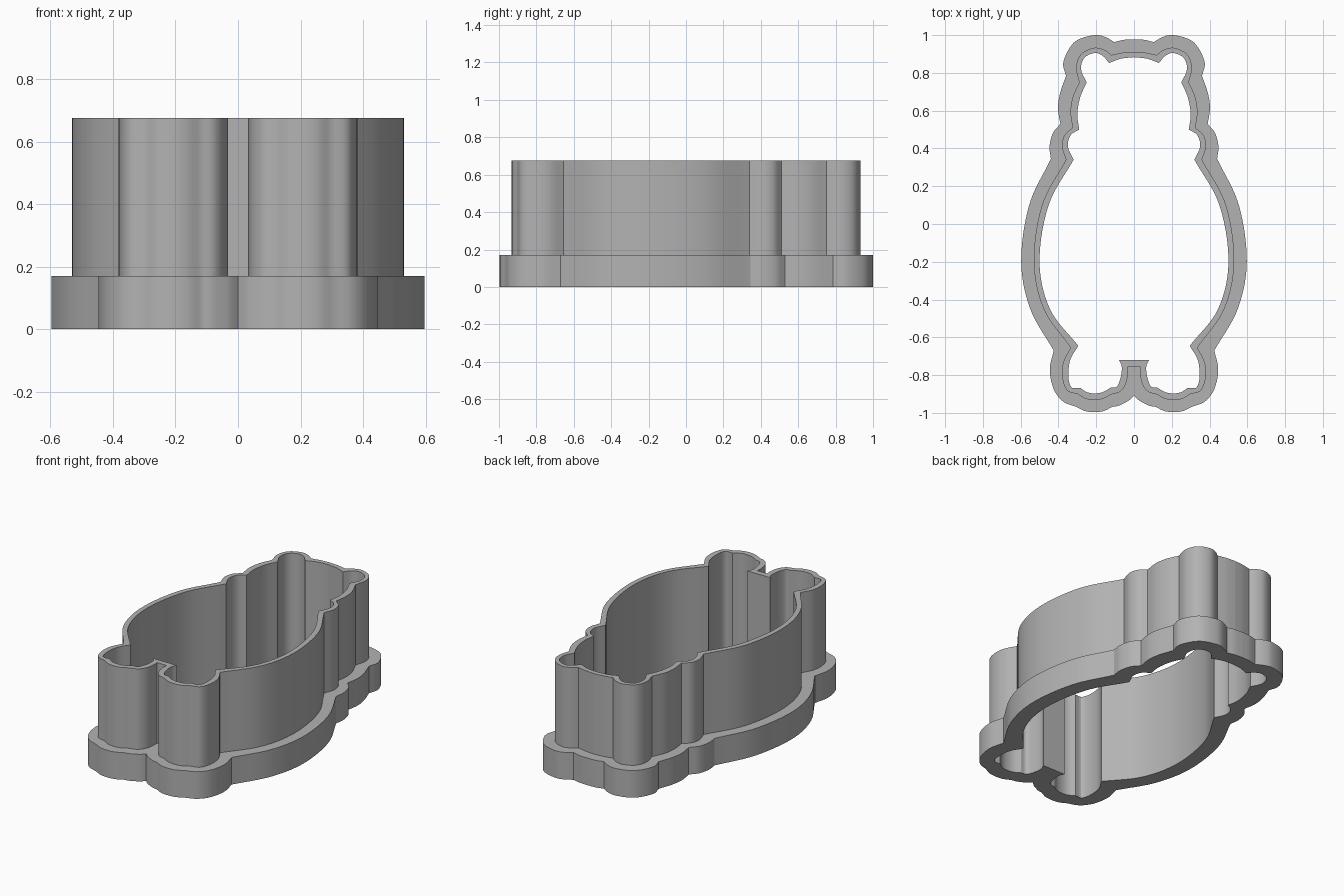
import bpy
import bmesh
from mathutils import Vector

BASE_TOP = 0.17
WALL_TOP = 0.675
STEPS = 18

# Half outlines from the top centre to the bottom centre, one row per lobe:
# crown, ear, head, arm, body, foot, toe, inner foot, notch.
# Each lobe begins where the previous one ends.
inner_lobes = [
    [(0, .883), (.07, .875), (.132, .852)],
    [(.165, .89), (.21, .905), (.265, .878), (.28, .815), (.25, .75)],
    [(.285, .67), (.3, .58), (.29, .5)],
    [(.335, .47), (.35, .41), (.32, .34)],
    [(.452, .1), (.5, -.2), (.445, -.45), (.295, -.645)],
    [(.338, -.72), (.347, -.81), (.33, -.865), (.285, -.867)],
    [(.25, -.89), (.21, -.897), (.165, -.89), (.125, -.867)],
    [(.09, -.86), (.07, -.81), (.065, -.755), (.08, -.72)],
    [(.04, -.72), (0, -.72)],
]
middle_lobes = [
    [(0, .912), (.06, .907), (.12, .895)],
    [(.155, .921), (.21, .933), (.28, .9), (.307, .83), (.29, .75)],
    [(.325, .67), (.336, .59), (.325, .51)],
    [(.368, .47), (.381, .41), (.36, .34)],
    [(.487, .1), (.53, -.2), (.478, -.45), (.335, -.655)],
    [(.374, -.73), (.38, -.81), (.355, -.88), (.295, -.902)],
    [(.255, -.925), (.21, -.932), (.165, -.925), (.12, -.902)],
    [(.075, -.888), (.045, -.85), (.033, -.8), (.033, -.755)],
    [(.016, -.755), (0, -.755)],
]
outer_lobes = [
    [(0, .978), (.055, .975), (.105, .963)],
    [(.15, .989), (.21, 1), (.315, .964), (.374, .86), (.36, .785)],
    [(.392, .69), (.402, .61), (.39, .53)],
    [(.43, .48), (.447, .41), (.44, .345)],
    [(.555, .1), (.597, -.2), (.549, -.45), (.425, -.67)],
    [(.446, -.77), (.425, -.875), (.375, -.94), (.305, -.968)],
    [(.26, -.99), (.21, -.996), (.16, -.99), (.115, -.968)],
    [(.085, -.963), (.055, -.95), (.025, -.933), (0, -.91)],
    [(0, -.91), (0, -.91)],
]


def sample_curve(knots, steps):
    """Evenly sample a smooth curve passing through the knots."""
    pts = [Vector(k) for k in knots]
    pts = [2 * pts[0] - pts[1]] + pts + [2 * pts[-1] - pts[-2]]
    spans = len(pts) - 3
    samples = []
    for step in range(steps):
        place = spans * step / steps
        span = int(place)
        t = place - span
        a, b, c, d = pts[span:span + 4]
        samples.append(b + t / 2 * ((c - a)
                       + t * (2 * a - 5 * b + 4 * c - d)
                       + t * t * (3 * b - a - 3 * c + d)))
    return samples


def outline(lobes):
    """Join the lobes and mirror them into a closed clockwise outline."""
    half = []
    start = []
    for index, lobe in enumerate(lobes):
        # the long body lobe gets twice the samples
        steps = STEPS * 2 if index == 4 else STEPS
        half += sample_curve(start + lobe, steps)
        start = [lobe[-1]]
    half.append(Vector(lobes[-1][-1]))
    mirrored = [Vector((-p.x, p.y)) for p in reversed(half[1:-1])]
    return half + mirrored


def loft(name, rows, material):
    """Skin a strip of faces through outlines at given heights."""
    bm = bmesh.new()
    rings = [[bm.verts.new((p.x, p.y, z)) for p in shape] for shape, z in rows]
    for lower, upper in zip(rings, rings[1:]):
        for i in range(len(lower)):
            j = (i + 1) % len(lower)
            bm.faces.new((lower[i], upper[i], upper[j], lower[j]))
    bmesh.ops.remove_doubles(bm, verts=bm.verts[:], dist=0.0001)
    mesh = bpy.data.meshes.new(name)
    bm.to_mesh(mesh)
    bm.free()
    mesh.materials.append(material)
    obj = bpy.data.objects.new(name, mesh)
    bpy.context.collection.objects.link(obj)
    bpy.ops.object.select_all(action='DESELECT')
    obj.select_set(True)
    bpy.context.view_layer.objects.active = obj
    bpy.ops.object.shade_smooth_by_angle(angle=0.45)
    return obj


default_cube = bpy.data.objects.get("Cube")
if default_cube:
    bpy.data.objects.remove(default_cube, do_unlink=True)

# Plain grey plastic
grey = bpy.data.materials.new("grey_plastic")
grey.use_nodes = True
colour = (0.45, 0.45, 0.45, 1)
grey.diffuse_color = colour
grey.node_tree.nodes["Principled BSDF"].inputs["Base Color"].default_value = colour

inner = outline(inner_lobes)
middle = outline(middle_lobes)
outer = outline(outer_lobes)

# Wide grip flange around the foot of the wall
loft("grip_flange", [(middle, 0), (outer, 0), (outer, BASE_TOP),
                     (middle, BASE_TOP)], grey)

# Thin tall cutting wall
loft("cutting_wall", [(middle, BASE_TOP), (middle, WALL_TOP),
                      (inner, WALL_TOP), (inner, 0), (middle, 0)], grey)
